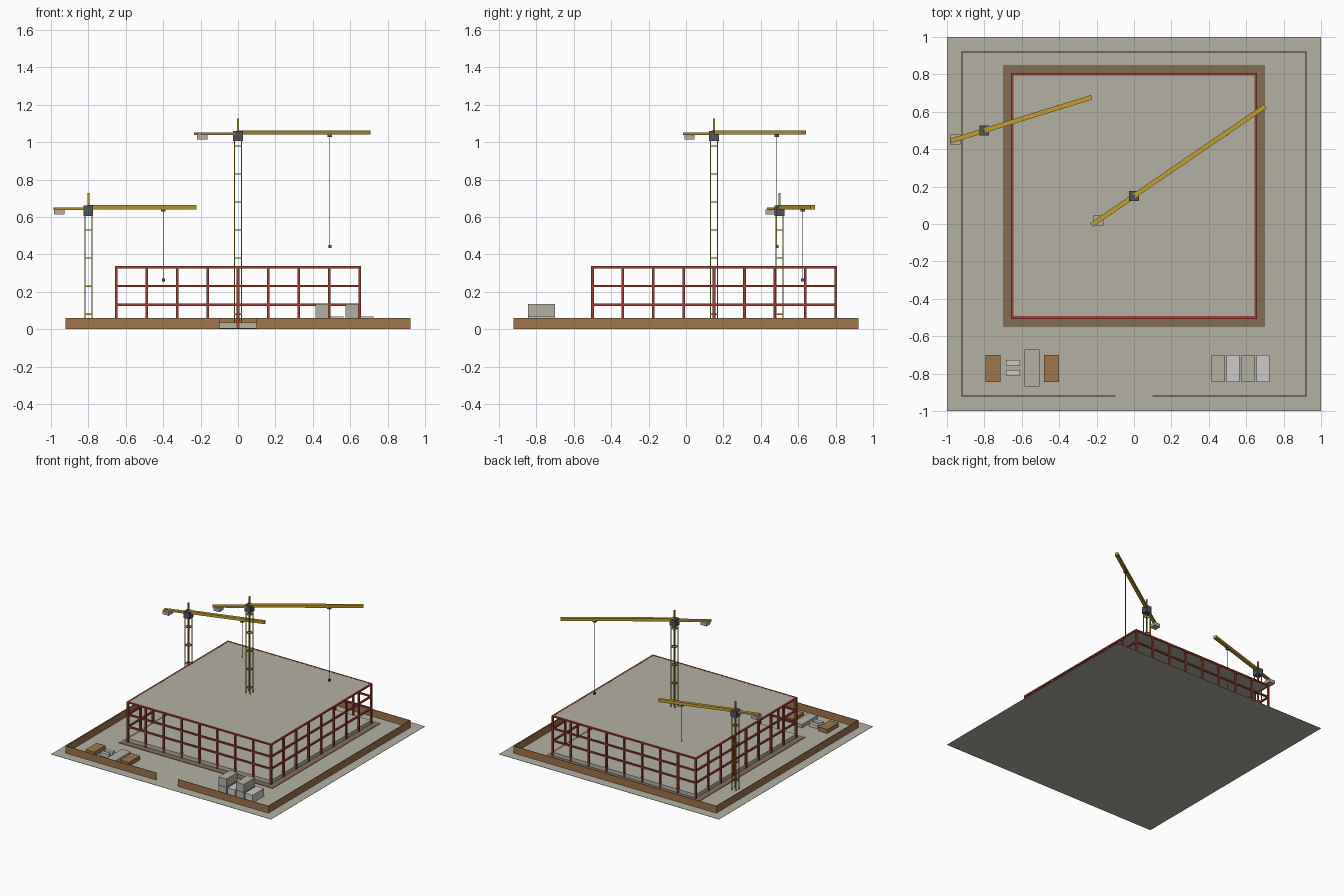
import bpy, bmesh, math
from mathutils import Matrix, Vector

if "Cube" in bpy.data.objects:
    bpy.data.objects.remove(bpy.data.objects["Cube"])


def material(name, r, g, b):
    def lin(c):
        c /= 255
        return c / 12.92 if c <= 0.04045 else ((c + 0.055) / 1.055) ** 2.4
    m = bpy.data.materials.new(name)
    m.diffuse_color = (lin(r), lin(g), lin(b), 1)
    m.use_nodes = True
    m.node_tree.nodes["Principled BSDF"].inputs["Base Color"].default_value = m.diffuse_color
    return m


CONCRETE = material("concrete", 180, 176, 164)
DIRT = material("dirt", 132, 109, 84)
WOOD = material("brown wood", 160, 117, 75)
STEEL = material("red steel", 158, 62, 52)
YELLOW = material("crane yellow", 194, 158, 48)
DARK = material("dark grey", 78, 82, 88)
LIGHT = material("light grey", 203, 204, 200)


def boxes(name, mat, items, origin=(0, 0, 0), angle=0.0):
    """One object from boxes given as (x0, x1, y0, y1, z0, z1)."""
    bm = bmesh.new()
    for x0, x1, y0, y1, z0, z1 in items:
        centre = Vector(((x0 + x1) / 2, (y0 + y1) / 2, (z0 + z1) / 2))
        mtx = Matrix.Translation(centre) @ Matrix.Diagonal((x1 - x0, y1 - y0, z1 - z0, 1))
        bmesh.ops.create_cube(bm, size=1, matrix=mtx)
    me = bpy.data.meshes.new(name)
    bm.to_mesh(me)
    bm.free()
    me.materials.append(mat)
    ob = bpy.data.objects.new(name, me)
    ob.location = origin
    ob.rotation_euler.z = angle
    bpy.context.collection.objects.link(ob)
    return ob


def post(x, y, w, z0, z1):
    return (x - w / 2, x + w / 2, y - w / 2, y + w / 2, z0, z1)


# Site ground and the dirt apron around the building
boxes("ground", CONCRETE, [(-1, 1, -1, 1, 0, 0.002)])
boxes("dirt_apron", DIRT, [(-0.7, 0.7, -0.55, 0.85, 0.002, 0.006)])

# Perimeter fence with a gate gap at the front
F, T = 0.923, 0.005
boxes("fence", WOOD, [
    (-F, F, F - T, F, 0, 0.06),
    (-F, -F + T, -F, F, 0, 0.06),
    (F - T, F, -F, F, 0, 0.06),
    (-F, -0.1, -F, -F + T, 0, 0.06),
    (0.1, F, -F, -F + T, 0, 0.06),
])

# Building: foundation, perimeter columns, ring beams, roof
X, Y0, Y1, BAYS = 0.65, -0.5, 0.8, 8
boxes("foundation", CONCRETE, [(-X, X, Y0, Y1, 0.002, 0.035)])
columns = []
for i in range(BAYS + 1):
    for j in range(BAYS + 1):
        if i in (0, BAYS) or j in (0, BAYS):
            columns.append(post(-X + 2 * X * i / BAYS, Y0 + (Y1 - Y0) * j / BAYS,
                                0.014, 0.005, 0.33))
boxes("columns", STEEL, columns)
beams = []
H = 0.007
for z in (0.131, 0.231, 0.331):
    a, b = z - 0.006, z + 0.006
    for y in (Y0, Y1):
        beams.append((-X - H, X + H, y - H, y + H, a, b))
    for x in (-X, X):
        beams.append((x - H, x + H, Y0 - H, Y1 + H, a, b))
boxes("ring_beams", STEEL, beams)
boxes("roof_slab", CONCRETE, [(-X + H, X - H, Y0 + H, Y1 - H, 0.326, 0.336)])


def crane(tag, x, y, top, angle, jib, counter, weight_at, hook_z):
    o = (x, y, 0)
    # Lattice mast: four legs and square rings
    s, t = 0.0185, 0.003
    mast = [post(sx * s, sy * s, 0.006, 0, top) for sx in (-1, 1) for sy in (-1, 1)]
    z = 0.08
    while z < top:
        for k in (-s, s):
            mast.append((-s, s, k - t, k + t, z - t, z + t))
            mast.append((k - t, k + t, -s, s, z - t, z + t))
        z += 0.15
    boxes(tag + "_mast", YELLOW, mast, o)
    boxes(tag + "_cab", DARK, [post(0, 0, 0.052, top, top + 0.056)], o)
    boxes(tag + "_apex", YELLOW, [post(0, 0, 0.01, top + 0.05, top + 0.122)], o)
    # Working jib and thinner counter jib
    boxes(tag + "_jib", YELLOW, [(0, jib, -0.0125, 0.0125, top + 0.036, top + 0.058)], o, angle)
    boxes(tag + "_counter_jib", YELLOW,
          [(-counter, 0, -0.0125, 0.0125, top + 0.033, top + 0.047)], o, angle)
    c, sn = math.cos(angle), math.sin(angle)
    boxes(tag + "_counterweight", CONCRETE, [post(0, 0, 0.055, top + 0.008, top + 0.035)],
          (x - weight_at * c, y - weight_at * sn, 0))
    # Trolley, cable and hook block
    d = 0.7 * jib
    p = (x + d * c, y + d * sn, 0)
    boxes(tag + "_trolley", DARK, [post(0, 0, 0.024, top + 0.023, top + 0.037)], p)
    boxes(tag + "_cable", DARK, [post(0, 0, 0.003, hook_z, top + 0.03)], p)
    boxes(tag + "_hook_block", DARK, [post(0, 0, 0.016, hook_z - 0.008, hook_z + 0.008)], p)


crane("tall_crane", 0, 0.15, 1.005, 0.6, 0.85, 0.275, 0.232, 0.441)
crane("short_crane", -0.8, 0.5, 0.605, 0.3, 0.6, 0.19, 0.163, 0.263)

# Site containers, every other one stacked two high
for i in range(4):
    x = 0.415 + 0.08 * i
    stack = [(x, x + 0.07, -0.845, -0.7, 0.002, 0.067)]
    if i % 2 == 0:
        stack.append((x, x + 0.07, -0.845, -0.7, 0.069, 0.134))
    boxes("container_%d" % (i + 1), LIGHT if i % 2 else CONCRETE, stack)

# Material piles
boxes("timber_piles", WOOD, [(x, x + 0.08, -0.845, -0.7, 0.002, 0.035) for x in (-0.795, -0.48)])
boxes("block_piles", LIGHT, [(-0.685, -0.61, y - 0.015, y + 0.015, 0.002, 0.03)
                             for y in (-0.741, -0.796)])
boxes("slab_pile", CONCRETE, [(-0.585, -0.505, -0.87, -0.672, 0.002, 0.03)])
